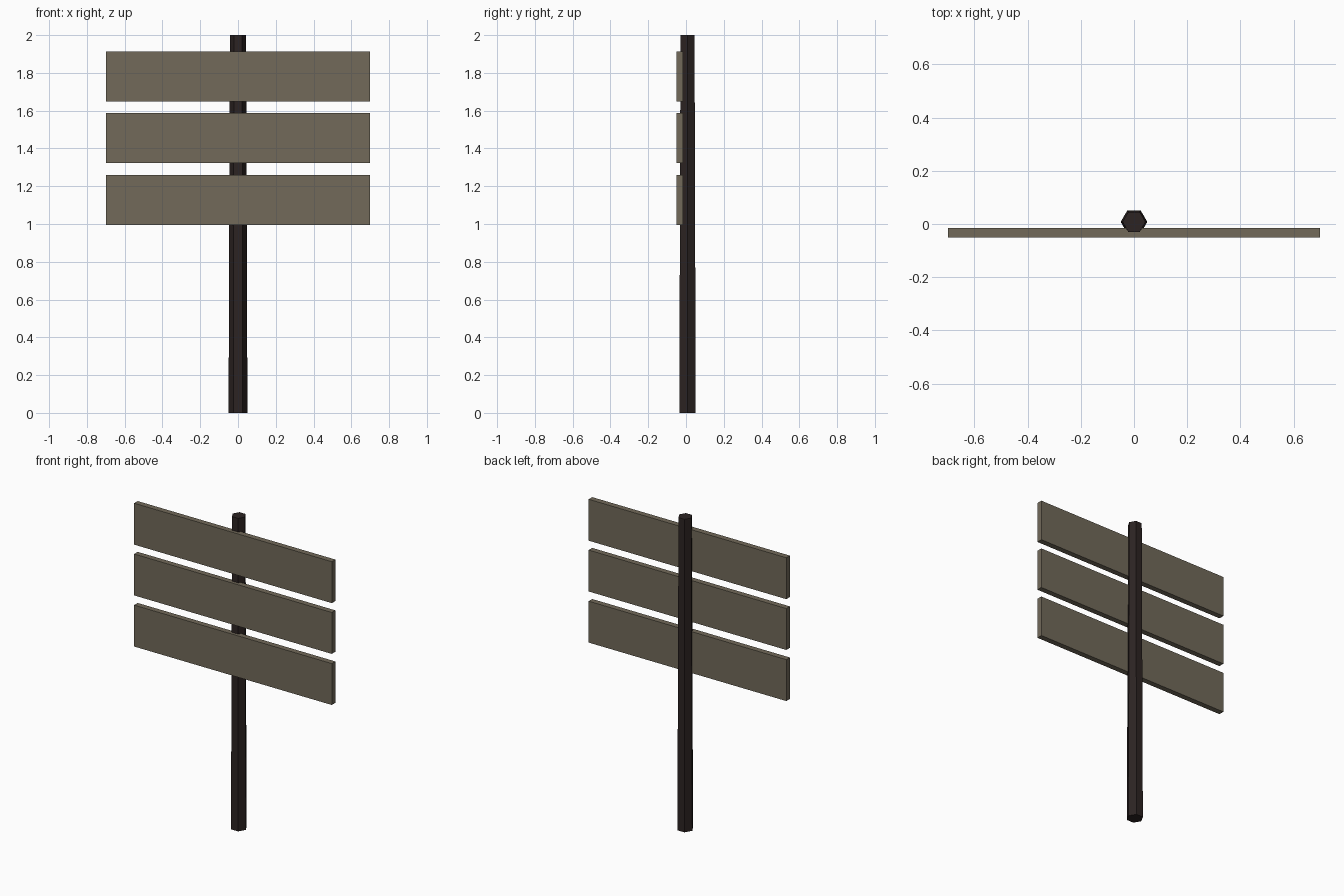
import bpy
import math

if "Cube" in bpy.data.objects:
    bpy.data.objects.remove(bpy.data.objects["Cube"], do_unlink=True)


def make_material(name, rgb):
    mat = bpy.data.materials.new(name)
    mat.use_nodes = True
    mat.diffuse_color = (*rgb, 1)
    bsdf = next(n for n in mat.node_tree.nodes if n.type == "BSDF_PRINCIPLED")
    bsdf.inputs["Base Color"].default_value = (*rgb, 1)
    bsdf.inputs["Roughness"].default_value = 0.9
    return mat


dark_wood = make_material("dark wood", (0.025, 0.017, 0.016))
weathered_wood = make_material("weathered wood", (0.168, 0.144, 0.102))

# Tapered six-sided post, corners pointing left and right
bpy.ops.mesh.primitive_cone_add(
    vertices=6, radius1=0.05, radius2=0.043, depth=2,
    location=(0, 0.008, 1), rotation=(0, 0, math.radians(30)))
post = bpy.context.object
post.name = "post"
post.data.materials.append(dark_wood)

# Three planks set into the front of the post
for name, z in (("lower", 1.128), ("middle", 1.455), ("upper", 1.78)):
    bpy.ops.mesh.primitive_cube_add(size=1, location=(0, -0.033, z))
    plank = bpy.context.object
    plank.name = name + "_plank"
    plank.scale = (1.4, 0.036, 0.265)
    bpy.ops.object.transform_apply(location=False, rotation=False, scale=True)
    plank.data.materials.append(weathered_wood)
